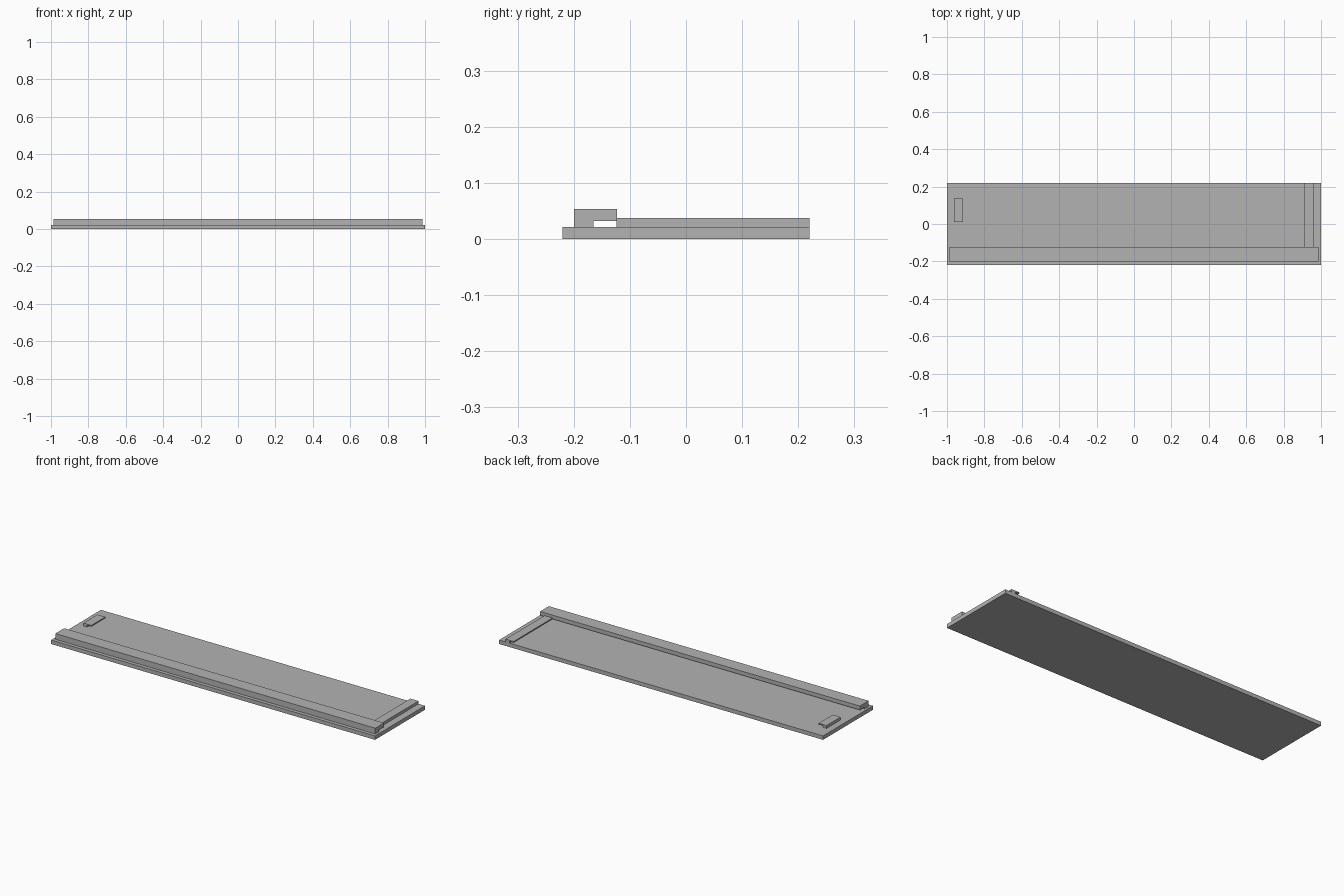
import bpy

cube = bpy.data.objects.get("Cube")
if cube:
    bpy.data.objects.remove(cube, do_unlink=True)

GREY = (0.45, 0.45, 0.45, 1)
grey = bpy.data.materials.new("plain grey")
grey.use_nodes = True
grey.diffuse_color = GREY
grey.node_tree.nodes["Principled BSDF"].inputs["Base Color"].default_value = GREY

BASE_TOP = 0.022
SLOT_TOP = 0.032


def extrude(name, profile, axis, start, end):
    """Extrude a closed (across, z) profile along the x or y axis."""
    def place(t, p):
        return (t, p[0], p[1]) if axis == "x" else (p[0], t, p[1])
    n = len(profile)
    verts = [place(t, p) for t in (start, end) for p in profile]
    faces = [tuple(range(n)), tuple(range(2 * n - 1, n - 1, -1))]
    faces += [(i, i + n, (i + 1) % n + n, (i + 1) % n) for i in range(n)]
    mesh = bpy.data.meshes.new(name)
    mesh.from_pydata(verts, [], faces)
    # Make all face normals point outward
    import bmesh
    bm = bmesh.new()
    bm.from_mesh(mesh)
    bmesh.ops.recalc_face_normals(bm, faces=bm.faces)
    bm.to_mesh(mesh)
    bm.free()
    mesh.materials.append(grey)
    obj = bpy.data.objects.new(name, mesh)
    bpy.context.collection.objects.link(obj)


def hook(outer, leg, lip, top):
    """L-shaped guide: a leg on the base with a lip overhanging a slot."""
    return [(outer, BASE_TOP), (leg, BASE_TOP), (leg, SLOT_TOP),
            (lip, SLOT_TOP), (lip, top), (outer, top)]


# Flat base plate
extrude("base_plate", [(-0.22, 0), (0.22, 0), (0.22, BASE_TOP), (-0.22, BASE_TOP)],
        "x", -1, 1)

# Long front rail, lip facing back
extrude("front_rail", hook(-0.2, -0.165, -0.123, 0.054), "x", -0.987, 0.987)

# Side guide on the left end, lip facing inward
extrude("end_guide", hook(0.96, 0.935, 0.91, 0.038), "y", -0.124, 0.22)

# Small clip on the right end, lip facing inward
extrude("small_clip", hook(-0.963, -0.94, -0.914, 0.038), "y", 0.012, 0.136)
